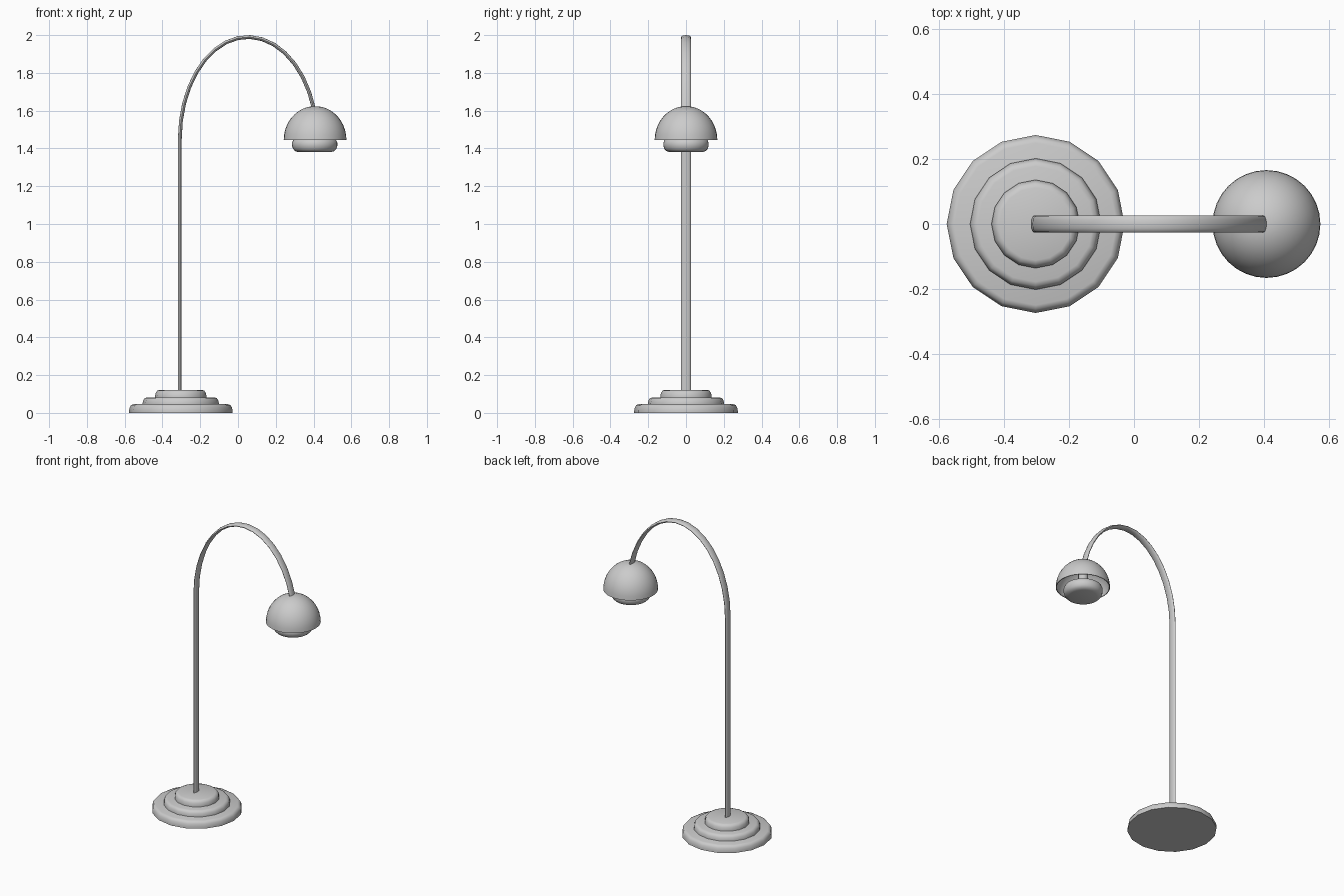
import bpy
import bmesh
from math import sin, cos, pi, radians
from mathutils import Vector

cube = bpy.data.objects.get("Cube")
if cube:
    bpy.data.objects.remove(cube)

grey = bpy.data.materials.new("satin_grey")
grey.use_nodes = True
COLOR = (0.6, 0.6, 0.6, 1)
grey.diffuse_color = COLOR
grey.node_tree.nodes["Principled BSDF"].inputs["Base Color"].default_value = COLOR


def loft(name, rings, cap_start=True, cap_end=True, angle=40):
    """Skin a list of closed rings of points into a smooth-shaded object."""
    bm = bmesh.new()
    loops = [[bm.verts.new(p) for p in ring] for ring in rings]
    n = len(loops[0])
    for a, b in zip(loops, loops[1:]):
        for i in range(n):
            j = (i + 1) % n
            bm.faces.new((a[i], a[j], b[j], b[i]))
    if cap_start:
        bm.faces.new(loops[0][::-1])
    if cap_end:
        bm.faces.new(loops[-1])
    bmesh.ops.recalc_face_normals(bm, faces=bm.faces)
    mesh = bpy.data.meshes.new(name)
    bm.to_mesh(mesh)
    bm.free()
    mesh.materials.append(grey)
    obj = bpy.data.objects.new(name, mesh)
    bpy.context.collection.objects.link(obj)
    bpy.ops.object.select_all(action='DESELECT')
    obj.select_set(True)
    bpy.context.view_layer.objects.active = obj
    bpy.ops.object.shade_smooth_by_angle(angle=radians(angle))
    return obj


def lathe(name, x, profile, sides, **kw):
    """Spin a (radius, height) profile about a vertical axis at x."""
    turns = [2 * pi * i / sides for i in range(sides)]
    rings = [[(x + r * cos(t), r * sin(t), z) for t in turns] for r, z in profile]
    return loft(name, rings, **kw)


# Stepped round base
BASE_X = -0.303
for name, r, z0, z1 in (("base_lower", 0.274, 0.0, 0.046),
                        ("base_middle", 0.202, 0.04, 0.082),
                        ("base_upper", 0.136, 0.076, 0.122)):
    h = z1 - z0
    lathe(name, BASE_X, [(r, z0), (r, z0 + 0.3 * h), (r - 0.004, z0 + 0.65 * h),
                         (r - 0.011, z0 + 0.9 * h), (r - 0.024, z1)], 16, angle=50)

# Flat oval stem, rising straight and arching over to the shade
APEX_X, SPRING_Z = 0.052, 1.45
path = [Vector((-0.308, 0, 0.1))]
for i in range(17):
    t = pi - i * radians(163) / 16
    rx = 0.36 if cos(t) < 0 else 0.366
    path.append(Vector((APEX_X + rx * cos(t), 0, SPRING_Z + 0.54 * sin(t))))
rings = []
for i, p in enumerate(path):
    d = (path[min(i + 1, len(path) - 1)] - path[max(i - 1, 0)]).normalized()
    if i <= 1:
        d = Vector((0, 0, 1))
    side = Vector((d.z, 0, -d.x))
    rings.append([p + side * 0.01 * cos(a) + Vector((0, 0.026 * sin(a), 0))
                  for a in (2 * pi * k / 12 for k in range(12))])
loft("stem", rings, angle=60)

# Domed shade: thin shell, open below
SHADE_X, RIM_Z = 0.408, 1.445
angles = [radians(84) * i / 10 for i in range(11)]
outer = [(0.166 * cos(a), RIM_Z + 0.179 * sin(a)) for a in angles]
inner = [(0.161 * cos(a), RIM_Z + 0.174 * sin(a)) for a in angles]
lathe("shade", SHADE_X, inner[::-1] + outer, 32)

# Flattened lamp with a neck running up into the shade
lathe("lamp", SHADE_X - 0.002,
      [(0.085, 1.38), (0.104, 1.386), (0.115, 1.398), (0.12, 1.415), (0.12, 1.43),
       (0.113, 1.446), (0.095, 1.456), (0.05, 1.465), (0.03, 1.5), (0.03, 1.61)],
      32, angle=60)
